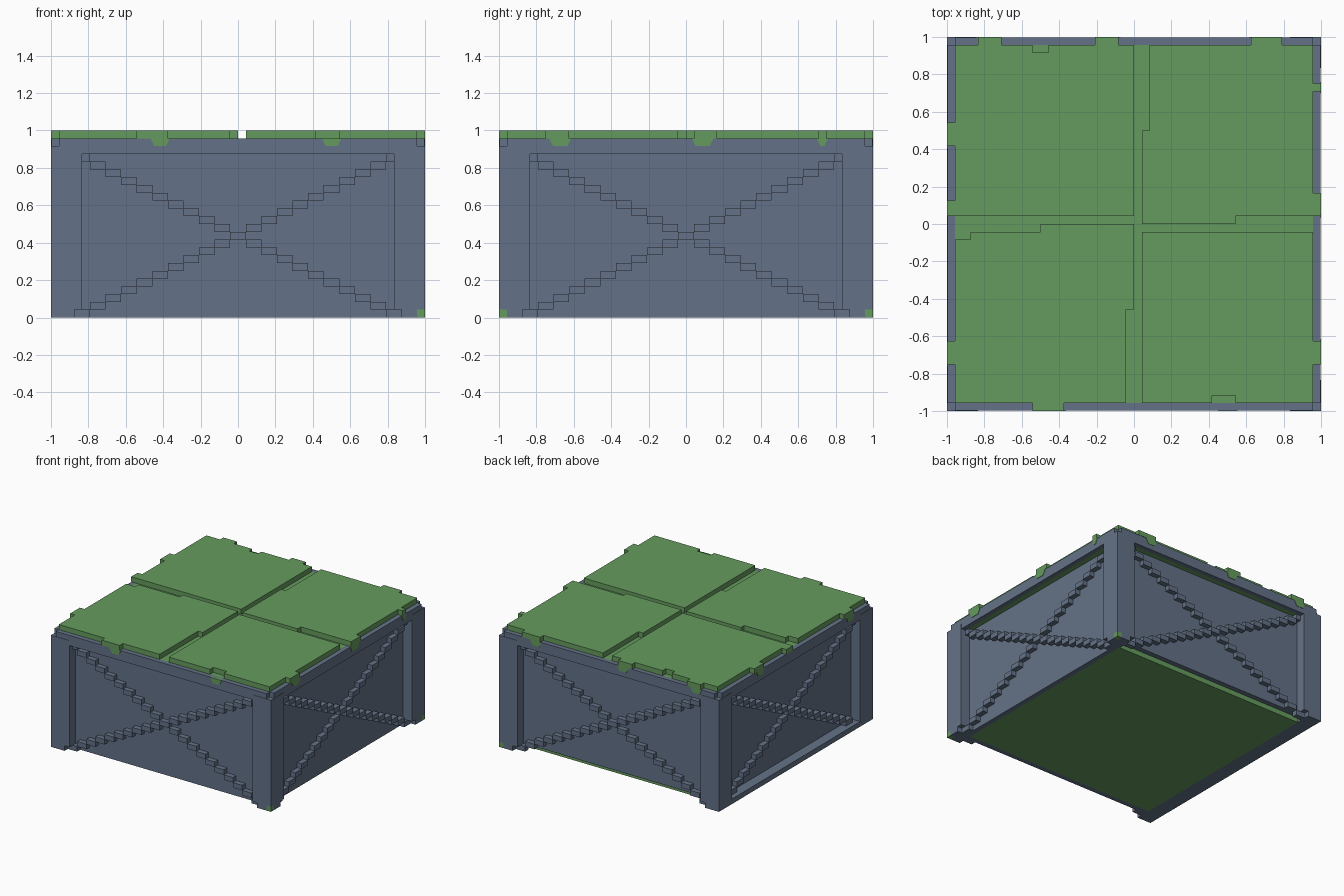
import bpy, bmesh

old = bpy.data.objects.get("Cube")
if old:
    bpy.data.objects.remove(old, do_unlink=True)

V = 1 / 24  # building grid unit


def material(name, rgb):
    m = bpy.data.materials.new(name)
    m.use_nodes = True
    m.diffuse_color = (*rgb, 1)
    m.node_tree.nodes["Principled BSDF"].inputs["Base Color"].default_value = (*rgb, 1)
    return m


GREY = material("slate grey", (0.127, 0.168, 0.242))
GREEN = material("grass green", (0.130, 0.330, 0.112))


def prism(bm, bottom, top, z0, z1):
    """Solid between two matching outlines."""
    lo = [bm.verts.new((x, y, z0)) for x, y in bottom]
    hi = [bm.verts.new((x, y, z1)) for x, y in top]
    bm.faces.new(lo)
    bm.faces.new(hi)
    n = len(lo)
    for i in range(n):
        j = (i + 1) % n
        bm.faces.new((lo[i], lo[j], hi[j], hi[i]))


def rect(x0, x1, y0, y1):
    return [(x0, y0), (x1, y0), (x1, y1), (x0, y1)]


def box(bm, x0, x1, y0, y1, z0, z1):
    r = rect(x0, x1, y0, y1)
    prism(bm, r, r, z0, z1)


def finish(bm, name, mat):
    bmesh.ops.recalc_face_normals(bm, faces=bm.faces)
    me = bpy.data.meshes.new(name)
    bm.to_mesh(me)
    bm.free()
    me.materials.append(mat)
    ob = bpy.data.objects.new(name, me)
    bpy.context.collection.objects.link(ob)
    return ob


# Each side maps (position along the wall, distance outwards) to x, y
SIDES = {
    "front": lambda u, d: (u, -d),
    "back": lambda u, d: (u, d),
    "right": lambda u, d: (-d, u),
    "left": lambda u, d: (d, u),
}


def side_rect(side, u0, u1, d0, d1):
    return [SIDES[side](u, d) for u, d in rect(u0, u1, d0, d1)]


def side_box(bm, side, u0, u1, d0, d1, z0, z1):
    r = side_rect(side, u0, u1, d0, d1)
    prism(bm, r, r, z0, z1)


IN, PANEL, EDGE = 21 * V, 22 * V, 23 * V

for side in SIDES:
    # Recessed wall panel
    bm = bmesh.new()
    side_box(bm, side, -IN, IN, IN, PANEL, V if side == "back" else 0, IN + V / 2)
    finish(bm, side + "_panel", GREY)
    # Top beam
    bm = bmesh.new()
    side_box(bm, side, -EDGE, EDGE, EDGE, 0.997, IN, EDGE)
    finish(bm, side + "_beam", GREY)
    # Stepped cross brace
    bm = bmesh.new()
    for k in range(-10, 11):
        for s in ((1, -1) if k else (1,)):
            c = 2 * k * s * V
            side_box(bm, side, c - V, c + V, PANEL, EDGE, (10 + k) * V, (11 + k) * V)
    finish(bm, side + "_cross_brace", GREY)

# Sill on one side only
bm = bmesh.new()
side_box(bm, "right", -IN, IN, PANEL, 1, 0, V)
finish(bm, "right_sill", GREY)

# Corner legs with smaller feet
for sx, nx in ((-1, "right"), (1, "left")):
    for sy, ny in ((-1, "front"), (1, "back")):
        def corner(bm, a0, a1, b0, b1, z0, z1):
            box(bm, sx * a0, sx * a1, sy * b0, sy * b1, z0, z1)
        bm = bmesh.new()
        corner(bm, 20 * V, 1, 20 * V, 1, V, PANEL)
        if sx < 0:
            corner(bm, IN, 1, IN, 1, 0, V)
        else:
            corner(bm, IN, EDGE, IN, 1, 0, V)
            corner(bm, EDGE, 1, IN, EDGE, 0, V)
        finish(bm, f"{ny}_{nx}_leg", GREY)
        if sx > 0:
            bm = bmesh.new()
            corner(bm, EDGE, 1, EDGE, 1, 0, V)
            finish(bm, f"{ny}_{nx}_foot_tip", GREEN)

# Floor and roof slabs
bm = bmesh.new()
box(bm, -IN, IN, -IN, IN, 0, V)
finish(bm, "floor_slab", GREEN)
bm = bmesh.new()
box(bm, -EDGE, EDGE, -EDGE, EDGE, IN, EDGE)
finish(bm, "roof_slab", GREEN)

# Four turf tiles separated by stepped seams
E = EDGE
TILES = {
    "back_right_tile": [(-E, V), (0, V), (0, E), (-11 * V, E), (-11 * V, PANEL),
                        (-13 * V, PANEL), (-13 * V, E), (-E, E)],
    "back_left_tile": [(V, 0), (13 * V, 0), (13 * V, V), (E, V), (E, E),
                       (2 * V, E), (2 * V, 12 * V), (V, 12 * V)],
    "front_left_tile": [(V, -E), (10 * V, -E), (10 * V, -PANEL), (13 * V, -PANEL),
                        (13 * V, -E), (E, -E), (E, -V), (V, -V)],
    "front_right_tile": [(-E, -E), (-V, -E), (-V, -11 * V), (0, -11 * V), (0, 0),
                         (-12 * V, 0), (-12 * V, -V), (-21 * V, -V),
                         (-21 * V, -2 * V), (-E, -2 * V)],
}
for name, outline in TILES.items():
    bm = bmesh.new()
    prism(bm, outline, outline, E, 1)
    finish(bm, name, GREEN)

# Overhanging tabs: (start, end) along each edge, in grid units
TABS = {
    "front": [(-13, -9)],
    "back": [(-20, -17), (-5, -2), (15, 19)],
    "left": [(-18, -15), (1, 4), (17, 18)],
    "right": [(-18, -15), (1, 3), (10, 13)],
}
# Tapered drips hanging over the beams
DRIPS = {
    "front": [(-11, -9), (11, 13)],
    "back": [(-20, -18), (-4, -2), (15, 17)],
    "left": [(-17.3, -15), (1, 3.3), (17, 18)],
    "right": [(-18, -16), (10, 12)],
}
for side in SIDES:
    bm = bmesh.new()
    for a, b in TABS[side]:
        side_box(bm, side, a * V, b * V, E, 1, E, 1)
    for a, b in DRIPS[side]:
        t = 0.25 * V
        prism(bm, side_rect(side, a * V + t, b * V - t, E, 1),
              side_rect(side, a * V - t, b * V + t, E, 1), PANEL, E)
    finish(bm, side + "_overhang", GREEN)
